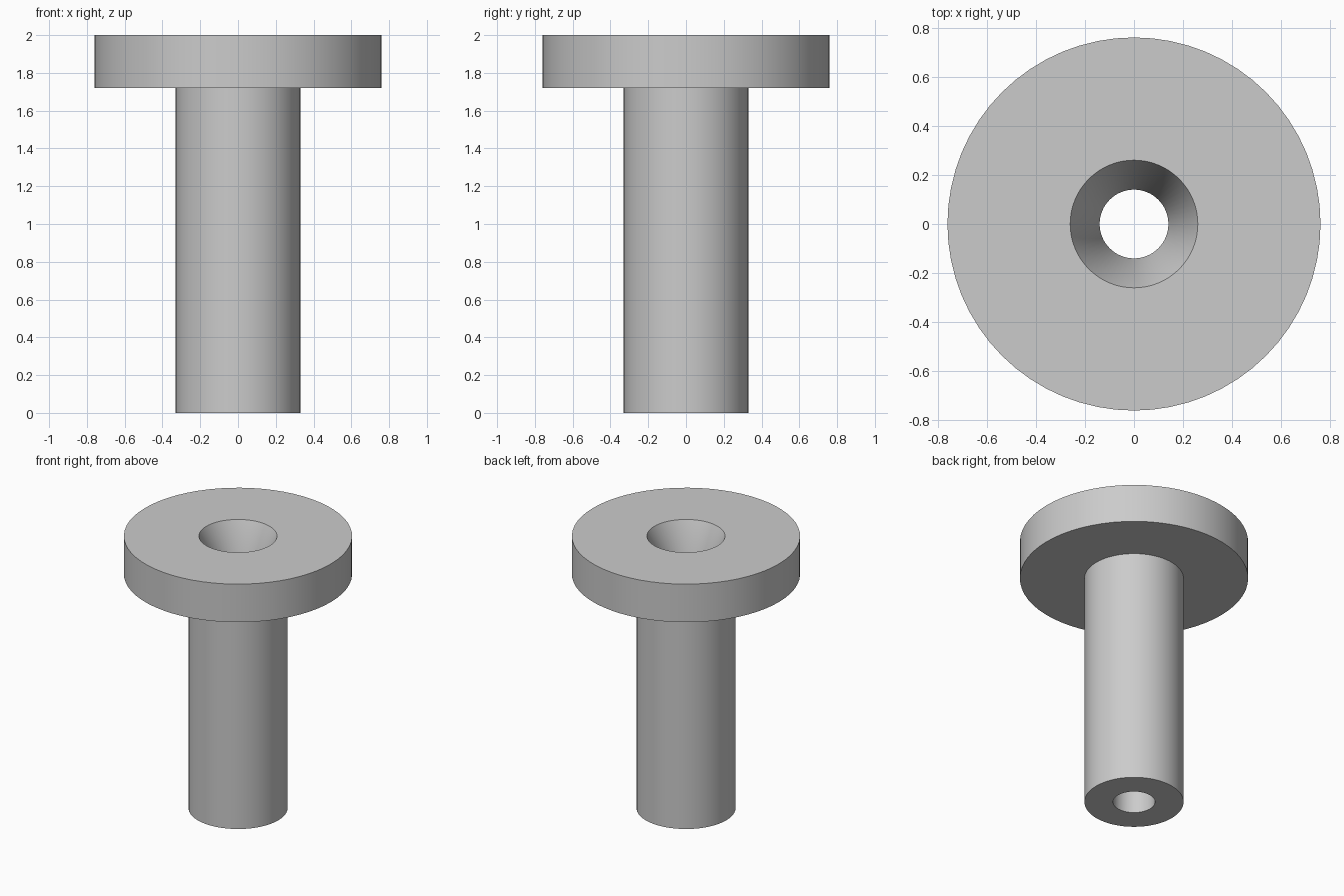
import bpy
import bmesh
import math

cube = bpy.data.objects.get("Cube")
if cube:
    bpy.data.objects.remove(cube, do_unlink=True)

# Dimensions
HEIGHT = 2.0
FLANGE_BOTTOM = 1.72
FLANGE_RADIUS = 0.76
SHAFT_RADIUS = 0.33
BORE_RADIUS = 0.14
MOUTH_RADIUS = 0.26
SEGMENTS = 64

# Plain grey material
grey = bpy.data.materials.new("plain_grey")
grey.use_nodes = True
colour = (0.6, 0.6, 0.6, 1.0)
grey.diffuse_color = colour
grey.node_tree.nodes["Principled BSDF"].inputs["Base Color"].default_value = colour

# Closed half section: shaft, flange, tapered mouth and through bore
profile = [
    (BORE_RADIUS, 0),
    (SHAFT_RADIUS, 0),
    (SHAFT_RADIUS, FLANGE_BOTTOM),
    (FLANGE_RADIUS, FLANGE_BOTTOM),
    (FLANGE_RADIUS, HEIGHT),
    (MOUTH_RADIUS, HEIGHT),
    (BORE_RADIUS, FLANGE_BOTTOM),
]

# Revolve the section around the vertical axis
bm = bmesh.new()
verts = [bm.verts.new((r, 0, z)) for r, z in profile]
edges = [bm.edges.new((v, verts[(i + 1) % len(verts)])) for i, v in enumerate(verts)]
bmesh.ops.spin(bm, geom=verts + edges, cent=(0, 0, 0), axis=(0, 0, 1),
               angle=math.tau, steps=SEGMENTS, use_merge=True)
bmesh.ops.remove_doubles(bm, verts=bm.verts[:], dist=0.0001)
bmesh.ops.recalc_face_normals(bm, faces=bm.faces[:])

mesh = bpy.data.meshes.new("flanged_bushing")
bm.to_mesh(mesh)
bm.free()
mesh.materials.append(grey)
bushing = bpy.data.objects.new("flanged_bushing", mesh)
bpy.context.collection.objects.link(bushing)

# Smooth round walls, crisp rims
bpy.ops.object.select_all(action="DESELECT")
bushing.select_set(True)
bpy.context.view_layer.objects.active = bushing
bpy.ops.object.shade_smooth_by_angle(angle=math.radians(30))
